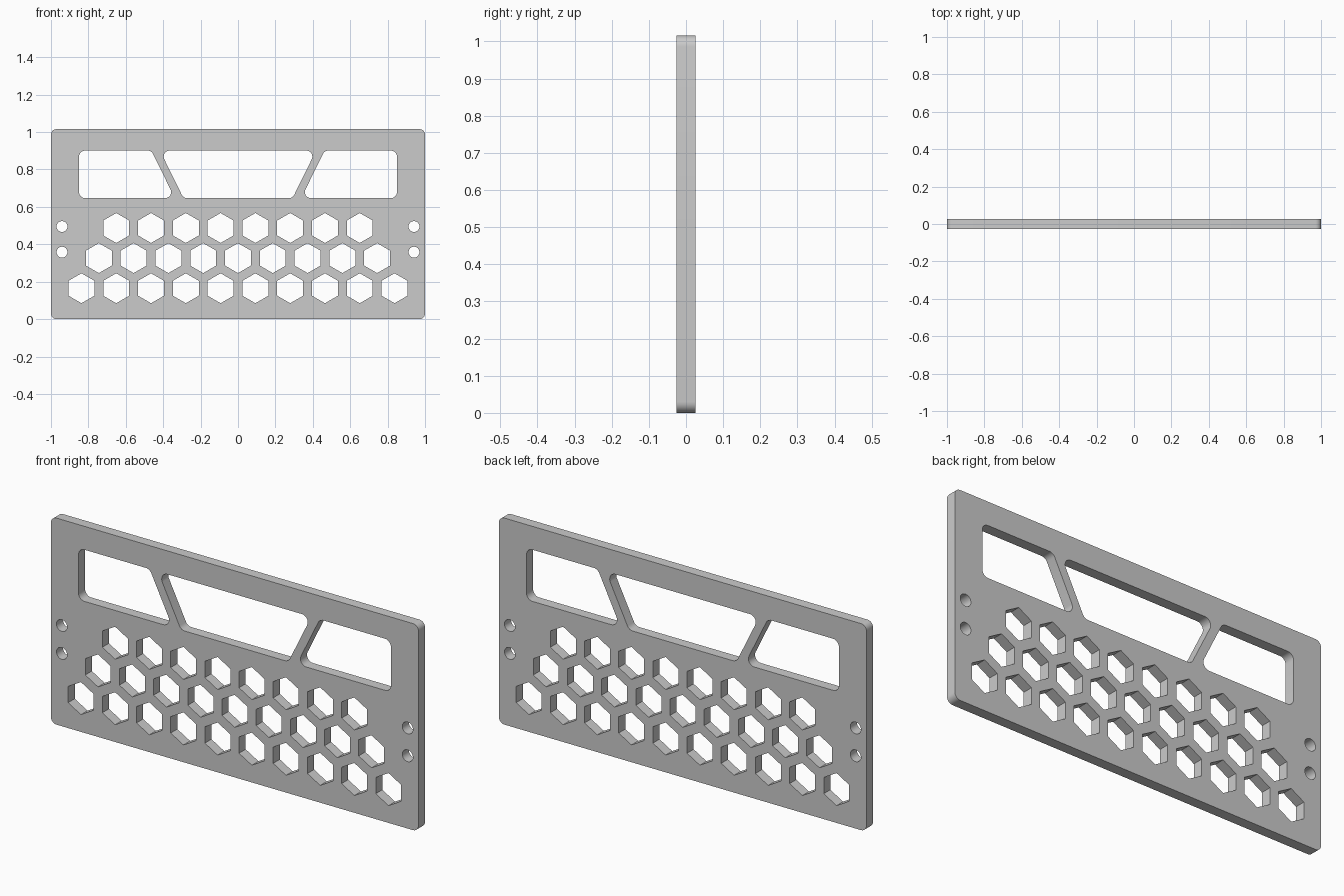
import bpy, bmesh
from math import pi, cos, sin, tan, radians
from mathutils import Vector, Matrix

if "Cube" in bpy.data.objects:
    bpy.data.objects.remove(bpy.data.objects["Cube"])

W, H, HALF_T = 1.0, 1.016, 0.0256

curve = bpy.data.curves.new("panel", 'CURVE')
curve.dimensions = '2D'
curve.fill_mode = 'BOTH'
curve.extrude = HALF_T


def add_loop(pts):
    s = curve.splines.new('POLY')
    s.points.add(len(pts) - 1)
    for p, (x, z) in zip(s.points, pts):
        p.co = (x, z, 0, 1)
    s.use_cyclic_u = True


def rounded(corners, r, seg=6):
    """Fillet every corner of a convex polygon."""
    out = []
    n = len(corners)
    for i in range(n):
        c = Vector(corners[i])
        a = (Vector(corners[i - 1]) - c).normalized()
        b = (Vector(corners[(i + 1) % n]) - c).normalized()
        half = a.angle(b) / 2
        centre = c + (a + b).normalized() * (r / sin(half))
        start = c + a * (r / tan(half)) - centre
        end = c + b * (r / tan(half)) - centre
        turn = start.angle(end)
        for k in range(seg + 1):
            t = k / seg
            v = (start * sin((1 - t) * turn) + end * sin(t * turn)) / sin(turn)
            out.append(tuple(centre + v))
    return out


def ngon(x, z, r, n, phase=0.0):
    return [(x + r * cos(phase + 2 * pi * i / n),
             z + r * sin(phase + 2 * pi * i / n)) for i in range(n)]


# plate outline
add_loop(rounded([(-W, 0), (W, 0), (W, H), (-W, H)], 0.03))

# upper windows: centre trapezoid and a mirrored side pair
lo, hi = 0.647, 0.901
add_loop(rounded([(-0.292, lo), (0.292, lo), (0.417, hi), (-0.417, hi)], 0.032))
for s in (-1, 1):
    add_loop(rounded([(s * 0.85, lo), (s * 0.338, lo),
                      (s * 0.463, hi), (s * 0.85, hi)], 0.032))
    # screw holes
    for z in (0.358, 0.495):
        add_loop(ngon(s * 0.941, z, 0.029, 32))

# hexagon grille
pitch = 0.186
for row, count in enumerate((10, 9, 8)):
    for i in range(count):
        add_loop(ngon((i - (count - 1) / 2) * pitch,
                      0.165 + row * pitch * sin(pi / 3), 0.08, 6, pi / 2))

# convert to an upright solid mesh
panel = bpy.data.objects.new("grille_panel", curve)
bpy.context.collection.objects.link(panel)
bpy.context.view_layer.objects.active = panel
panel.select_set(True)
bpy.ops.object.convert(target='MESH')
panel = bpy.context.object
bm = bmesh.new()
bm.from_mesh(panel.data)
bmesh.ops.remove_doubles(bm, verts=bm.verts, dist=1e-5)
bmesh.ops.transform(bm, matrix=Matrix.Rotation(pi / 2, 4, 'X'), verts=bm.verts)
bmesh.ops.recalc_face_normals(bm, faces=bm.faces)
bm.to_mesh(panel.data)
bm.free()
bpy.ops.object.shade_smooth_by_angle(angle=radians(30))
